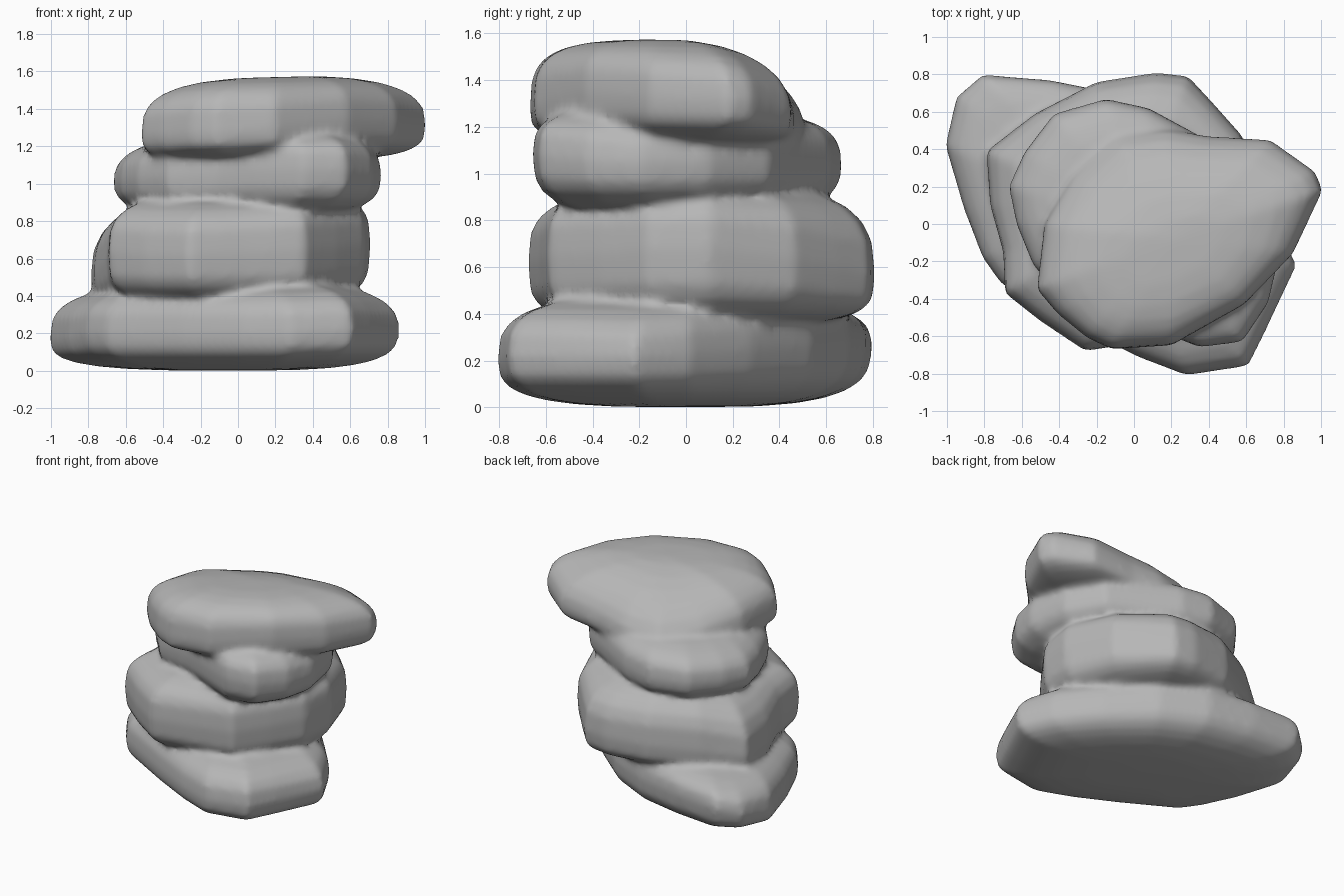
import bpy, bmesh, math

stone = bpy.data.materials.new("stone_grey")
stone.diffuse_color = (0.47, 0.47, 0.47, 1)
bm = bmesh.new()


def rock(outline, center, top, bottom, p_low):
    """Loft a boulder: outline = (x, y, z, p) of its widest edge, counter-clockwise,
    where p is the upper shoulder softness (low = boxy, 1 = round, above = sloping).
    top / bottom = (z, slope x, slope y)."""
    cx, cy = center
    rings, n = [], 7
    for k in range(-n + 1, n):
        a = abs(k) / n * math.pi / 2
        z0, sx, sy = top if k >= 0 else bottom
        ring = []
        for x, y, z, p_up in outline:
            p = p_up if k >= 0 else p_low
            scale, lift = math.cos(a) ** p, math.sin(a) ** p
            px, py = cx + (x - cx) * scale, cy + (y - cy) * scale
            cap = z0 + sx * (px - cx) + sy * (py - cy)
            ring.append(bm.verts.new((px, py, z + (cap - z) * lift)))
        rings.append(ring)
    for lo, hi in zip(rings, rings[1:]):
        for i in range(len(lo)):
            j = (i + 1) % len(lo)
            bm.faces.new((lo[i], lo[j], hi[j], hi[i]))
    # Close both ends with a centre vertex
    for ring, z0, flip in ((rings[0], bottom[0], True), (rings[-1], top[0], False)):
        c = bm.verts.new((cx, cy, z0))
        for i in range(len(ring)):
            tri = [ring[i], ring[(i + 1) % len(ring)], c]
            bm.faces.new(tri[::-1] if flip else tri)


# Wide base slab
rock([
    (0.87, -0.22, .22, .8), (0.75, 0.02, .23, .7), (0.52, 0.28, .25, .7),
    (0.22, 0.54, .27, .6), (-0.1, 0.7, .28, .6), (-0.45, 0.77, .28, .65),
    (-0.81, 0.8, .27, .7), (-0.95, 0.68, .22, .7), (-1.01, 0.42, .16, .6),
    (-0.91, 0.08, .17, .6), (-0.81, -0.18, .2, .6), (-0.71, -0.32, .2, .6),
    (-0.3, -0.55, .2, .6), (0.02, -0.71, .2, .65), (0.28, -0.81, .2, .65),
    (0.61, -0.76, .22, .65), (0.71, -0.56, .22, .7)],
    (-0.03, 0.0), (.48, .03, .01), (0.0, 0, 0), .64)

# Thick second boulder
rock([
    (0.71, 0.1, .68, .5), (0.58, 0.47, .64, .6), (0.42, 0.65, .6, .65),
    (0.29, 0.79, .57, .7), (0.12, 0.81, .57, .7), (-0.2, 0.76, .57, .65),
    (-0.53, 0.59, .55, .65), (-0.79, 0.39, .5, .8), (-0.77, 0.1, .52, .75),
    (-0.7, -0.15, .6, .65), (-0.69, -0.37, .64, .6), (-0.5, -0.52, .62, .6),
    (-0.26, -0.68, .62, .6), (0.05, -0.63, .63, .55), (0.36, -0.59, .65, .5),
    (0.53, -0.37, .66, .5), (0.68, -0.16, .68, .5)],
    (-0.03, 0.05), (.95, 0, .03), (.35, 0, 0), .52)

# Third boulder, recessed at its front left
rock([
    (0.77, -0.2, 1.05, .75), (0.72, 0.1, 1.06, .7), (0.56, 0.36, 1.06, .6),
    (0.3, 0.5, 1.05, .6), (0.08, 0.62, 1.04, .6), (-0.15, 0.67, 1.03, .6),
    (-0.43, 0.59, 1.03, .65), (-0.59, 0.38, 1.02, .7), (-0.67, 0.2, 1.01, .75),
    (-0.63, 0.0, 1.02, .75), (-0.54, -0.22, 1.03, .7), (-0.38, -0.4, 1.04, .6),
    (-0.12, -0.46, 1.06, .5), (0.08, -0.55, 1.08, .5), (0.35, -0.66, 1.08, .6),
    (0.58, -0.63, 1.08, .6), (0.72, -0.42, 1.06, .65)],
    (0.05, 0.0), (1.28, .03, -.02), (.82, 0, .02), .66)

# Overhanging capstone: pointed right end, sloping shoulder at the back left
rock([
    (1.01, 0.18, 1.32, .75), (0.97, 0.28, 1.32, .85), (0.73, 0.45, 1.27, .95),
    (0.4, 0.47, 1.22, 1.0), (0.17, 0.51, 1.2, 1.1), (-0.1, 0.48, 1.2, 1.2),
    (-0.33, 0.26, 1.23, 1.1), (-0.48, 0.0, 1.26, .8), (-0.52, -0.35, 1.26, .65),
    (-0.41, -0.48, 1.26, .6), (-0.25, -0.61, 1.27, .55), (-0.12, -0.67, 1.27, .55),
    (0.2, -0.65, 1.3, .6), (0.59, -0.43, 1.35, .6), (0.85, -0.16, 1.33, .65)],
    (0.22, -0.08), (1.57, .03, -.02), (1.12, .03, -.04), .55)

bmesh.ops.recalc_face_normals(bm, faces=bm.faces)
me = bpy.data.meshes.new("rock_stack")
bm.to_mesh(me)
bm.free()
me.materials.append(stone)
stack = bpy.data.objects.new("rock_stack", me)
bpy.context.collection.objects.link(stack)

# Fuse the boulders into one weathered skin with soft creases
fuse = stack.modifiers.new("fuse", "REMESH")
fuse.mode = "VOXEL"
fuse.voxel_size = 0.022
fuse.use_smooth_shade = True
soften = stack.modifiers.new("soften", "SMOOTH")
soften.factor = 0.5
soften.iterations = 8
